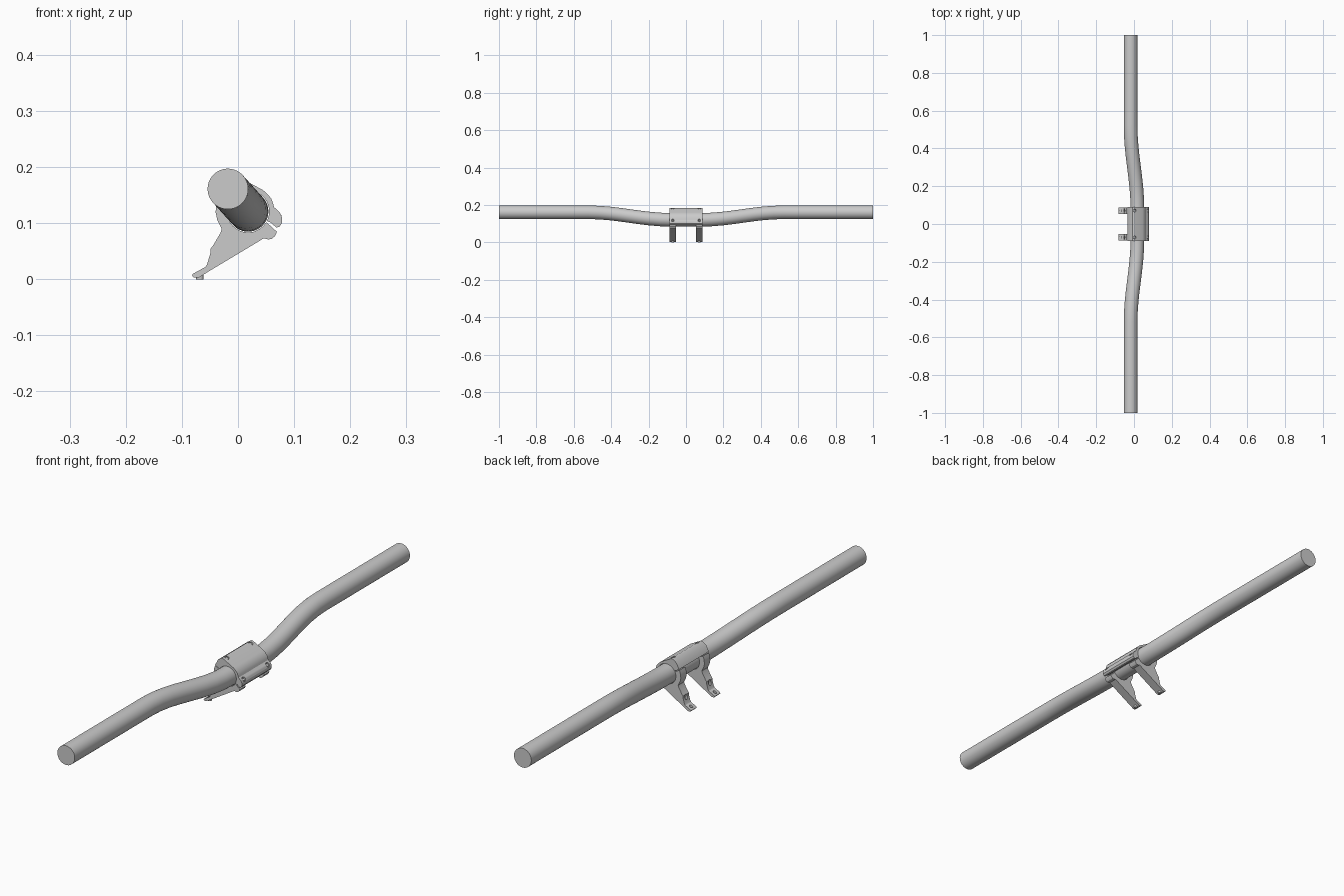
import bpy, bmesh
from math import cos, sin, pi, radians
from mathutils import Vector, Matrix

if "Cube" in bpy.data.objects:
    bpy.data.objects.remove(bpy.data.objects["Cube"])

CX, CZ = 0.018, 0.121          # bar centre inside the clamp
TILT = radians(-29)            # slope of the clamp split line
R = 0.0362


def finish(bm, name):
    bmesh.ops.recalc_face_normals(bm, faces=bm.faces)
    me = bpy.data.meshes.new(name)
    bm.to_mesh(me)
    bm.free()
    ob = bpy.data.objects.new(name, me)
    bpy.context.collection.objects.link(ob)
    return ob


def smooth(ob, angle=30):
    bpy.ops.object.select_all(action='DESELECT')
    ob.select_set(True)
    bpy.context.view_layer.objects.active = ob
    bpy.ops.object.shade_smooth_by_angle(angle=radians(angle))


def world(u, v):
    """Clamp coordinates (along split, across split) to world x, z."""
    return (CX + u * cos(TILT) - v * sin(TILT), CZ + u * sin(TILT) + v * cos(TILT))


def arc(a0, a1, r, n=20):
    steps = [radians(a0 + (a1 - a0) * i / n) for i in range(n + 1)]
    return [world(r * cos(a), r * sin(a)) for a in steps]


def extrude(name, pts, y0, y1):
    bm = bmesh.new()
    f = bm.faces.new([bm.verts.new((x, y0, z)) for x, z in pts])
    ext = bmesh.ops.extrude_face_region(bm, geom=[f])
    bmesh.ops.translate(bm, vec=(0, y1 - y0, 0),
                        verts=[g for g in ext['geom'] if isinstance(g, bmesh.types.BMVert)])
    return finish(bm, name)


def cylinder(name, loc, r, depth, tilt=0.0, n=16):
    """Cylinder along z, leaned in the xz plane."""
    bm = bmesh.new()
    bmesh.ops.create_cone(bm, cap_ends=True, segments=n, radius1=r, radius2=r, depth=depth,
                          matrix=Matrix.Translation(loc) @ Matrix.Rotation(tilt, 4, 'Y'))
    return finish(bm, name)


def cut(ob, cutters):
    for c in cutters:
        m = ob.modifiers.new("hole", 'BOOLEAN')
        m.operation, m.solver, m.object = 'DIFFERENCE', 'EXACT', c
        c.hide_render = True
        c.hide_set(True)


# Bar: straight grips, S-bends, low middle section
half = [(1.0, 0.0), (0.52, 0.0)]
for i in range(1, 9):
    t = i / 8
    half.append((0.52 - 0.44 * t, (1 - cos(pi * t)) / 2))
path = [Vector((-0.018 + 0.036 * s, -y, 0.161 - 0.040 * s)) for y, s in half]
path += [Vector((p.x, -p.y, p.z)) for p in reversed(path)]
bm = bmesh.new()
N, rings = 40, []
for i, p in enumerate(path):
    if 0 < i < len(path) - 1:
        d = ((p - path[i - 1]).normalized() + (path[i + 1] - p).normalized()).normalized()
    else:
        d = Vector((0, 1, 0))
    side = Vector((0, 0, 1)).cross(d).normalized()
    up = d.cross(side)
    rings.append([bm.verts.new(p + R * (cos(2 * pi * k / N) * side + sin(2 * pi * k / N) * up))
                  for k in range(N)])
for a, b in zip(rings, rings[1:]):
    for k in range(N):
        bm.faces.new((a[k], a[(k + 1) % N], b[(k + 1) % N], b[k]))
bm.faces.new(rings[0])
bm.faces.new(rings[-1])
smooth(finish(bm, "handlebar"))

# Clamp cover: flat top over one side, bolt lug on the other
outline = [(-0.059, 0.001), (-0.060, 0.026), (-0.052, 0.042), (-0.046, 0.0455), (0.004, 0.046),
           (0.013, 0.0445), (0.025, 0.040), (0.032, 0.034), (0.037, 0.029), (0.050, 0.026),
           (0.058, 0.020), (0.063, 0.011), (0.062, 0.003), (0.058, -0.001), (0.046, 0.002)]
cover = extrude("clamp_cover", [world(*p) for p in outline] + arc(2, 178, 0.0375), -0.089, 0.089)
bolts = []
for s in (-1, 1):
    for u, v in ((-0.041, 0.046), (0.050, 0.026)):
        x, z = world(u, v)
        bolts.append(cylinder("bolt_hole_cutter", (x, s * 0.071, z), 0.008, 0.016, -TILT))
        x, z = world(u, v - 0.007)
        smooth(cylinder("clamp_bolt", (x, s * 0.071, z), 0.0055, 0.008, -TILT))
cut(cover, [b for b in bolts])
smooth(cover)

# Mounting brackets: lower clamp half tapering down to a thin foot
left = [(-0.062, 0.008), (-0.070, 0.003), (-0.079, 0.003), (-0.082, 0.007), (-0.080, 0.010),
        (-0.058, 0.022), (-0.055, 0.027), (-0.049, 0.047), (-0.049, 0.054), (-0.044, 0.061),
        (-0.031, 0.083), (-0.029, 0.090), (-0.037, 0.106), (-0.040, 0.120), (-0.038, 0.136),
        world(-0.058, -0.002)]
right = [world(0.046, -0.003), world(0.058, -0.006), (0.0695, 0.085), (0.066, 0.077),
         (0.060, 0.072), (0.054, 0.071), (0.046, 0.073)]
for s, side in ((-1, "front"), (1, "rear")):
    y0, y1 = sorted((s * 0.053, s * 0.088))
    br = extrude(side + "_bracket", left + arc(182, 358, 0.0375) + right, y0, y1)
    y = s * 0.0705
    cut(br, [cylinder("foot_hole_cutter", (-0.071, y, 0.013), 0.006, 0.012),
             cylinder("socket_cutter", (-0.051, y, 0.047), 0.007, 0.05, radians(-30))])
    smooth(br)
    smooth(cylinder(side + "_foot_pin", (-0.068, y, 0.004), 0.0065, 0.008))
